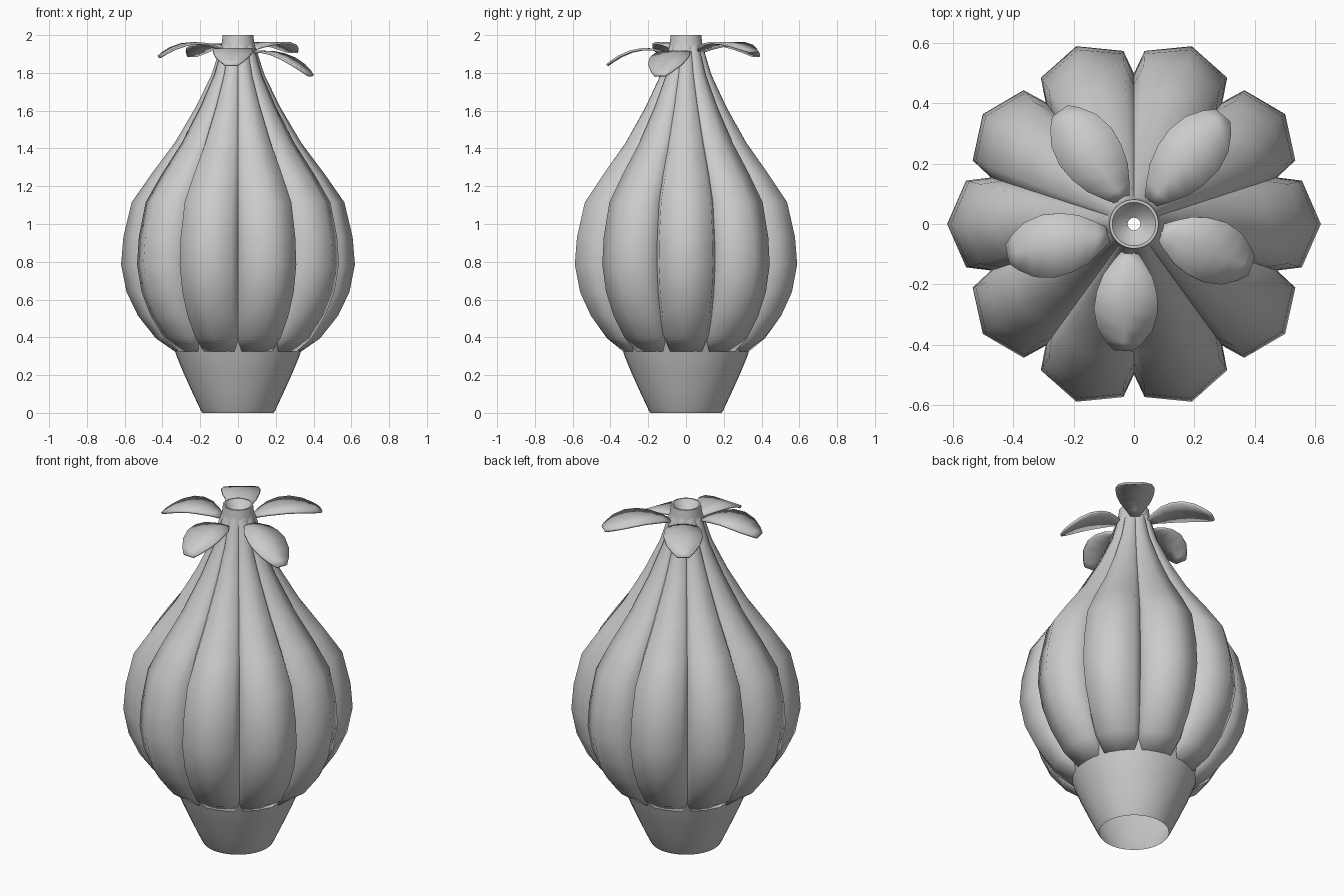
import bpy, math
from math import sin, cos, pi, radians
from mathutils import Vector

if "Cube" in bpy.data.objects:
    bpy.data.objects.remove(bpy.data.objects["Cube"])


def make(name, verts, faces, angle):
    me = bpy.data.meshes.new(name)
    me.from_pydata(verts, [], faces)
    me.update()
    ob = bpy.data.objects.new(name, me)
    bpy.context.collection.objects.link(ob)
    bpy.ops.object.select_all(action='DESELECT')
    bpy.context.view_layer.objects.active = ob
    ob.select_set(True)
    bpy.ops.object.shade_smooth_by_angle(angle=radians(angle))
    return ob


def skin(rings):
    # join equal closed rings, bottom to top, into quads
    n = len(rings[0])
    verts = [v for r in rings for v in r]
    faces = [(i * n + j, i * n + (j + 1) % n, (i + 1) * n + (j + 1) % n, (i + 1) * n + j)
             for i in range(len(rings) - 1) for j in range(n)]
    return verts, faces


# open pot base, hidden inner core, stem and hollow tip in one lathe
core = [(.188, 0), (.198, .015), (.245, .115), (.29, .215), (.325, .30), (.345, .36),
        (.40, .50), (.45, .64), (.47, .78), (.455, .93), (.43, 1.11), (.37, 1.26),
        (.28, 1.43), (.19, 1.62), (.122, 1.79), (.095, 1.90), (.087, 1.95), (.081, 2.0),
        (.072, 2.0), (.05, 1.97), (.021, 1.95)]
rings = [[(r * cos(2 * pi * j / 40), r * sin(2 * pi * j / 40), z) for j in range(40)]
         for r, z in core]
make("pot_and_stem", *skin(rings), 40)

# ten bulging lobes: (outer radius, height, valley ratio, valley lift)
rows = [(.27, .345, 1, .03), (.335, .325, .99, .04), (.435, .395, .9, .02), (.53, .515, .83, 0),
        (.59, .64, .81, 0), (.619, .785, .805, 0), (.607, .93, .81, 0), (.563, 1.115, .82, 0),
        (.462, 1.26, .85, 0), (.335, 1.43, .88, 0), (.223, 1.62, .89, 0),
        (.14, 1.79, .9, 0), (.1, 1.915, .92, 0), (.086, 1.955, .95, 0)]
rings = []
for r, z, k, lift in rows:
    ring = []
    for i in range(10):
        for deg, w in ((-18, 1), (-14.5, .37), (0, 0), (14.5, .37)):
            a = radians(36 * i + deg)
            rr = r * (1 - (1 - k) * w)
            ring.append((rr * cos(a), rr * sin(a), z + lift * (w if w == 1 else 0)))
    rings.append(ring)
make("lobes", *skin(rings), 65)

# five arched leaves: base xy, tip xy, base z, middle z, tip z
leaves = [((-.085, -.035), (-.42, -.10), 1.925, 1.962, 1.89),
          ((-.015, -.09), (-.035, -.42), 1.905, 1.928, 1.845),
          ((.085, -.025), (.39, -.14), 1.915, 1.895, 1.79),
          ((.055, .075), (.295, .36), 1.925, 1.965, 1.915),
          ((-.035, .08), (-.245, .375), 1.92, 1.955, 1.895)]
outline = [(0, .025), (.1, .05), (.25, .082), (.42, .1), (.6, .106), (.78, .092), (.92, .06), (1, .032)]
for i, (b, t, zb, zm, zt) in enumerate(leaves):
    b, t = Vector(b), Vector(t)
    side = Vector((b.y - t.y, t.x - b.x)).normalized()
    verts = []
    for u, w in outline:
        p = b.lerp(t, u)
        z = zb * (1 - u) * (1 - 2 * u) + 4 * zm * u * (1 - u) + zt * u * (2 * u - 1)
        for s in (-1, 0, 1):
            q = p + side * w * s
            verts.append((q.x, q.y, z))
    faces = [(3 * r + c, 3 * r + 3 + c, 3 * r + 4 + c, 3 * r + 1 + c)
             for r in range(len(outline) - 1) for c in (0, 1)]
    leaf = make(f"leaf_{i + 1}", verts, faces, 40)
    m = leaf.modifiers.new("thickness", 'SOLIDIFY')
    m.thickness = .012
